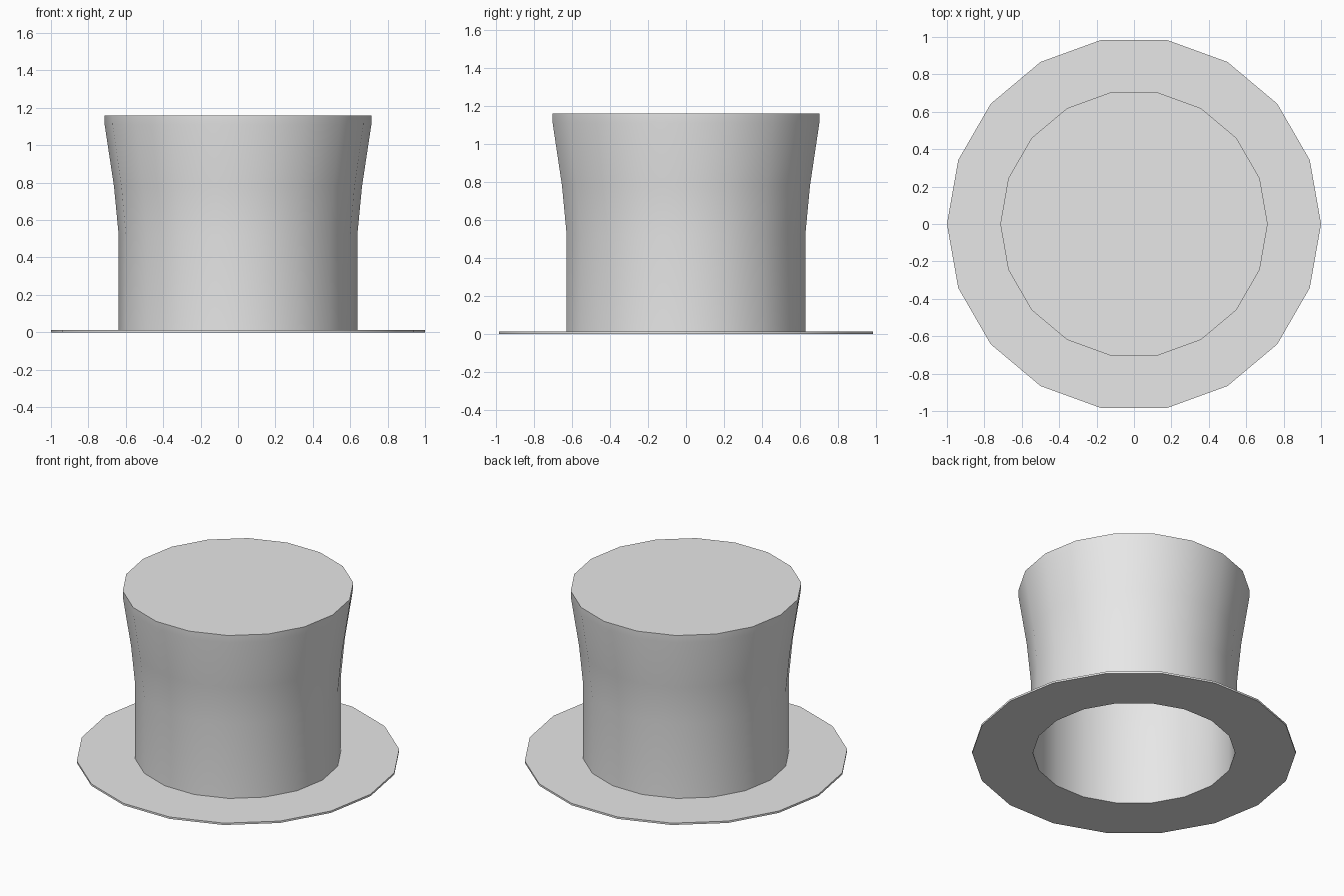
import bpy
import math

cube = bpy.data.objects.get("Cube")
if cube:
    bpy.data.objects.remove(cube, do_unlink=True)

SIDES = 18
WALL = 0.013

felt = bpy.data.materials.new("light_grey_felt")
felt.use_nodes = True
felt.diffuse_color = (0.8, 0.8, 0.8, 1)
felt.node_tree.nodes["Principled BSDF"].inputs["Base Color"].default_value = (0.8, 0.8, 0.8, 1)


def lathe(name, profile, closed=False, caps=()):
    """Turn (radius, z) points around z; caps lists the rings to fill."""
    verts, faces = [], []
    for r, z in profile:
        for i in range(SIDES):
            a = 2 * math.pi * i / SIDES
            verts.append((r * math.cos(a), r * math.sin(a), z))
    n = len(profile)
    for k in range(n if closed else n - 1):
        low, high = k * SIDES, (k + 1) % n * SIDES
        for i in range(SIDES):
            j = (i + 1) % SIDES
            faces.append((low + i, low + j, high + j, high + i))
    for ring, up in caps:
        loop = [ring * SIDES + i for i in range(SIDES)]
        faces.append(loop if up else loop[::-1])
    mesh = bpy.data.meshes.new(name)
    mesh.from_pydata(verts, [], faces)
    mesh.materials.append(felt)
    obj = bpy.data.objects.new(name, mesh)
    bpy.context.collection.objects.link(obj)
    bpy.ops.object.select_all(action='DESELECT')
    obj.select_set(True)
    bpy.context.view_layer.objects.active = obj
    bpy.ops.object.shade_smooth_by_angle(angle=math.radians(30))
    return obj


# Flared crown: outer wall, flat top, and a thin hollow lining
outer = [(0.638, WALL), (0.638, 0.52), (0.663, 0.78), (0.713, 1.11), (0.715, 1.16)]
inner = [(r - WALL, z) for r, z in outer[:-1]] + [(0.715 - WALL, 1.16 - WALL)]
lathe("crown", outer, caps=[(len(outer) - 1, True)])
lathe("crown_lining", inner[::-1], caps=[(0, False)])

# Flat brim ring with an open centre
hole = 0.638 - WALL
lathe("brim", [(hole, 0), (1, 0), (1, WALL), (hole, WALL)], closed=True)
